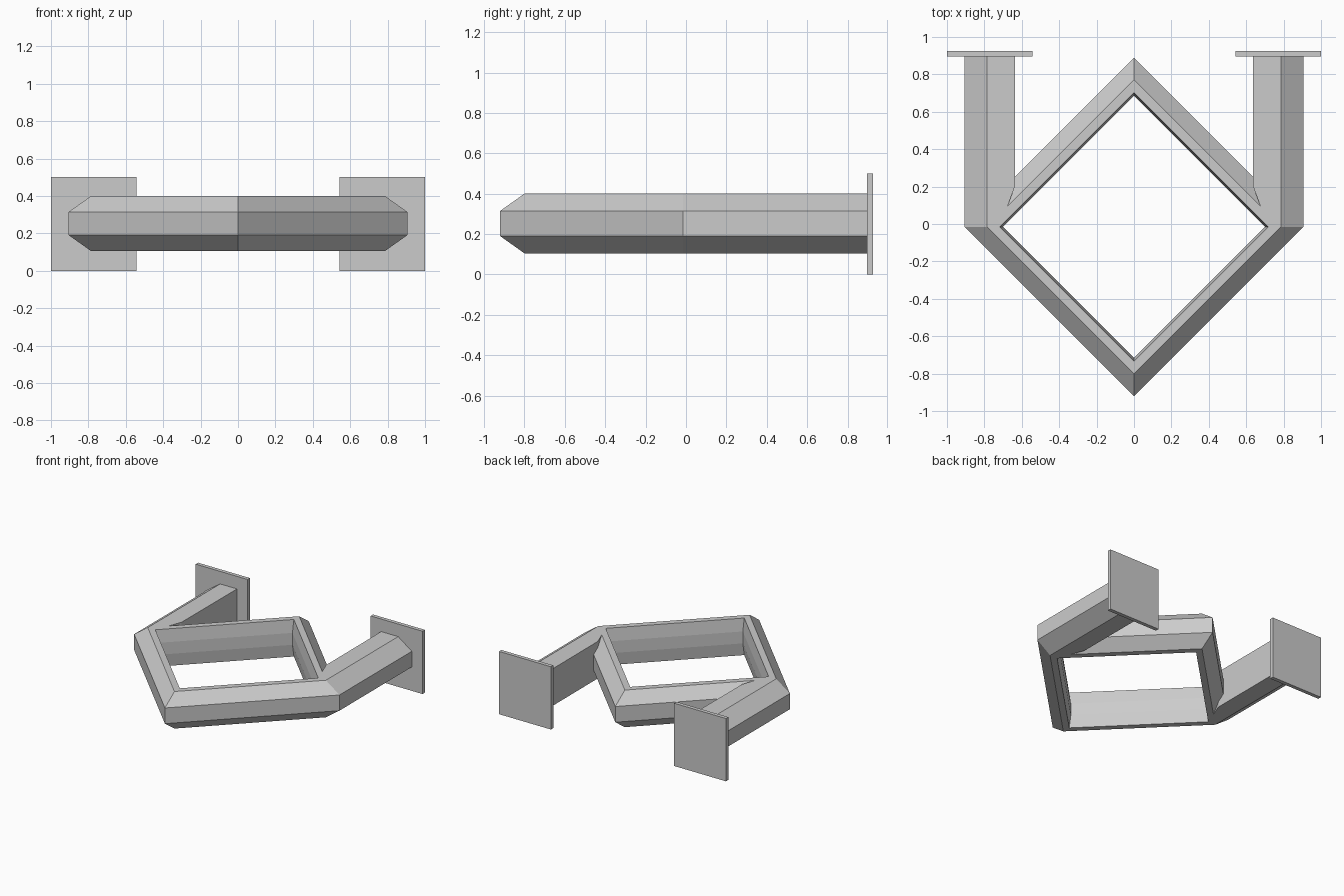
import bpy, bmesh
from mathutils import Vector

if "Cube" in bpy.data.objects:
    bpy.data.objects.remove(bpy.data.objects["Cube"])

CY = -0.015                # centre of the diamond ring in y
Z0, Z1, Z2, Z3 = 0.105, 0.19, 0.315, 0.40


def loft(name, sections, closed_path):
    """Skin a row of matching closed sections; cap the ends unless the path closes."""
    bm = bmesh.new()
    rings = [[bm.verts.new(p) for p in s] for s in sections]
    n, m = len(rings), len(rings[0])
    for i in range(n if closed_path else n - 1):
        a, b = rings[i], rings[(i + 1) % n]
        for j in range(m):
            k = (j + 1) % m
            bm.faces.new((a[j], a[k], b[k], b[j]))
    if not closed_path:
        bm.faces.new(rings[0])
        bm.faces.new(rings[-1])
    bmesh.ops.recalc_face_normals(bm, faces=bm.faces)
    mesh = bpy.data.meshes.new(name)
    bm.to_mesh(mesh)
    bm.free()
    ob = bpy.data.objects.new(name, mesh)
    bpy.context.collection.objects.link(ob)
    return ob


def mirror_x(ob):
    ob.modifiers.new("mirror", 'MIRROR').use_axis[0] = True


# Diamond ring: chamfered outside, near-flat inner wall with a slight ridge
profile = [(0.905, Z1), (0.905, Z2), (0.785, Z3), (0.718, Z3),
           (0.70, 0.30), (0.70, 0.205), (0.718, Z0), (0.785, Z0)]
corners = [(1, 0), (0, 1), (-1, 0), (0, -1)]
loft("diamond_ring",
     [[Vector((cx * r, CY + cy * r, z)) for r, z in profile] for cx, cy in corners],
     True)

# Arms: run back from the side corners of the ring to the wall plates
def arm_section(y, inner):
    return [Vector((x, y, z)) for x, z in
            [(0.905, Z1), (0.905, Z2), (0.785, Z3), (inner, Z3), (inner, Z0), (0.785, Z0)]]

mirror_x(loft("side_arm",
              [arm_section(CY, 0.718), arm_section(0.20, 0.637), arm_section(0.90, 0.635)],
              False))

# Square mounting plates
mirror_x(loft("mounting_plate",
              [[Vector((x, y, z)) for x, z in [(0.543, 0), (1, 0), (1, 0.5), (0.543, 0.5)]]
               for y in (0.895, 0.925)],
              False))
